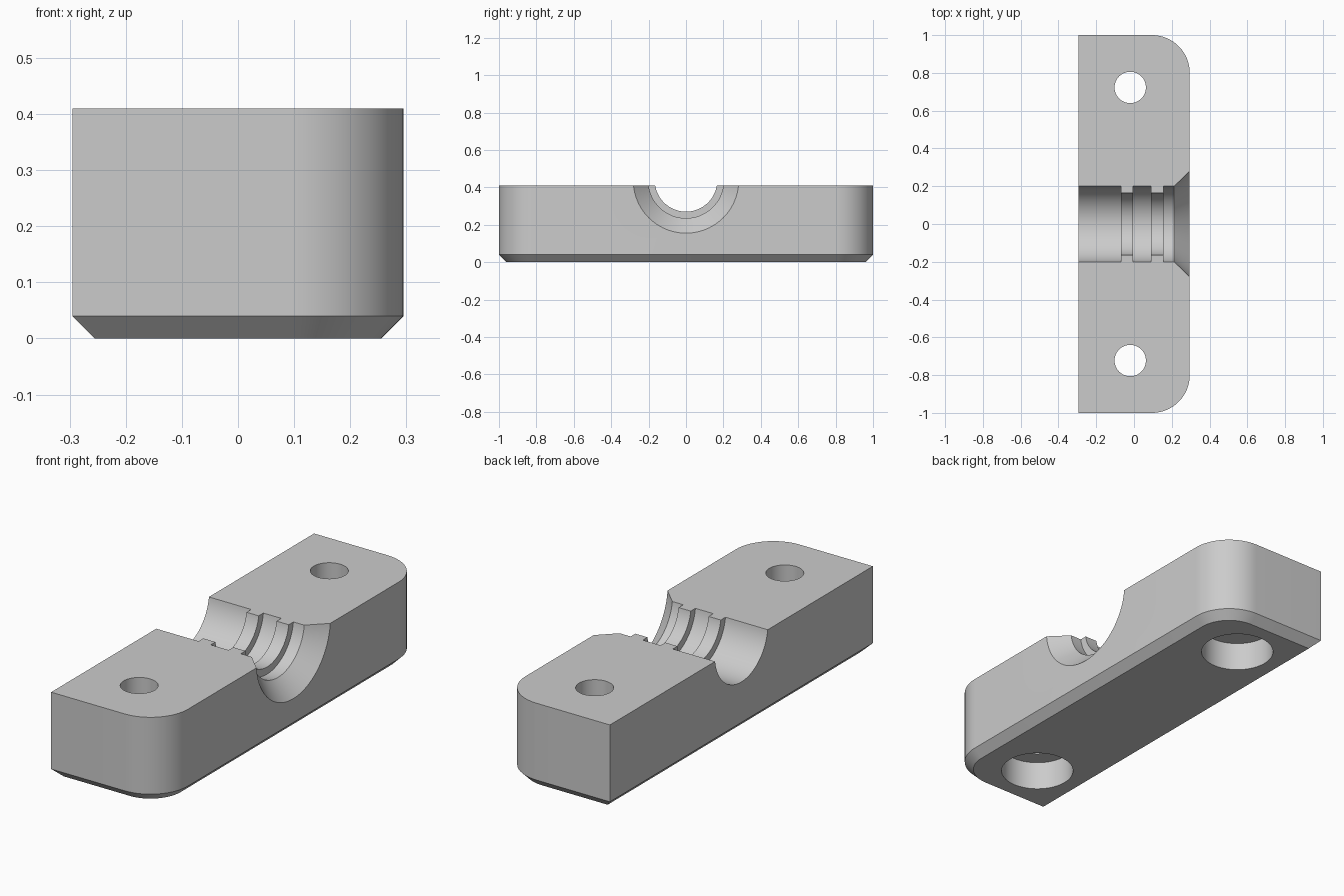
import bpy, bmesh
from math import cos, sin, pi
from mathutils import Matrix

if "Cube" in bpy.data.objects:
    bpy.data.objects.remove(bpy.data.objects["Cube"])

HX, HY, TOP = 0.295, 1.0, 0.41      # half width, half length, height
CHAMFER, CORNER = 0.04, 0.2
BORE_Z = 0.437                      # bore axis sits just above the top face

grey = bpy.data.materials.new("Plain grey")
grey.use_nodes = True
grey.diffuse_color = (0.6, 0.6, 0.6, 1)
grey.node_tree.nodes["Principled BSDF"].inputs["Base Color"].default_value = (0.6, 0.6, 0.6, 1)


def make_object(name, bm):
    bmesh.ops.recalc_face_normals(bm, faces=bm.faces)
    mesh = bpy.data.meshes.new(name)
    bm.to_mesh(mesh)
    bm.free()
    mesh.materials.append(grey)
    obj = bpy.data.objects.new(name, mesh)
    bpy.context.collection.objects.link(obj)
    return obj


def outline(inset, steps=16):
    """Block plan: square corners at -x, rounded corners at +x."""
    x, y, r = HX - inset, HY - inset, CORNER - inset
    cx, cy = HX - CORNER, HY - CORNER
    arc = [(cx + r * cos(a), cy + r * sin(a))
           for a in (pi / 2 * i / steps for i in range(steps + 1))]
    lower = [(px, -py) for px, py in reversed(arc)]
    return [(-x, -y)] + lower + arc + [(-x, y)]


def lathe(name, profile, matrix, sides=64):
    """Closed solid of revolution about local z from (radius, height) points."""
    bm = bmesh.new()
    rings = [[bm.verts.new((r * cos(2 * pi * i / sides), r * sin(2 * pi * i / sides), h))
              for i in range(sides)] for r, h in profile]
    for a, b in zip(rings, rings[1:]):
        for i in range(sides):
            j = (i + 1) % sides
            bm.faces.new((a[i], a[j], b[j], b[i]))
    bm.faces.new(rings[0])
    bm.faces.new(rings[-1])
    bm.transform(matrix)
    cutter = make_object(name, bm)
    cutter.hide_render = True
    return cutter


# Block with chamfered bottom edge
bm = bmesh.new()
levels = [(CHAMFER, 0), (0, CHAMFER), (0, TOP)]
loops = [[bm.verts.new((x, y, z)) for x, y in outline(inset)] for inset, z in levels]
for a, b in zip(loops, loops[1:]):
    for i in range(len(a)):
        j = (i + 1) % len(a)
        bm.faces.new((a[i], a[j], b[j], b[i]))
bm.faces.new(loops[0])
bm.faces.new(loops[-1])
block = make_object("clamp_block", bm)

# Cable channel: wide bore, two gripping ribs, flared mouth at +x
WIDE, RIB, FLARE = 0.202, 0.167, 0.282
channel = [(WIDE, -0.4), (WIDE, -0.07), (RIB, -0.07), (RIB, -0.005),
           (WIDE, -0.005), (WIDE, 0.09), (RIB, 0.09), (RIB, 0.155),
           (WIDE, 0.155), (WIDE, 0.213), (FLARE, HX), (FLARE + 0.1, HX + 0.1)]
along_x = Matrix.Translation((0, 0, BORE_Z)) @ Matrix.Rotation(pi / 2, 4, "Y")
cutters = [lathe("channel_cutter", channel, along_x, 96)]

# Screw holes, counterbored from below
screw = [(0.166, -0.1), (0.166, 0.14), (0.083, 0.14), (0.083, 0.6)]
for side, y in (("front", -0.723), ("back", 0.723)):
    cutters.append(lathe(side + "_screw_cutter", screw, Matrix.Translation((-0.02, y, 0))))

# Cut, then bake the result and drop the cutters
for cutter in cutters:
    mod = block.modifiers.new(cutter.name, "BOOLEAN")
    mod.operation, mod.solver, mod.object = "DIFFERENCE", "EXACT", cutter
bpy.ops.object.select_all(action="DESELECT")
block.select_set(True)
bpy.context.view_layer.objects.active = block
for mod in list(block.modifiers):
    bpy.ops.object.modifier_apply(modifier=mod.name)
for cutter in cutters:
    bpy.data.objects.remove(cutter)
bpy.ops.object.shade_smooth_by_angle(angle=pi / 6)
